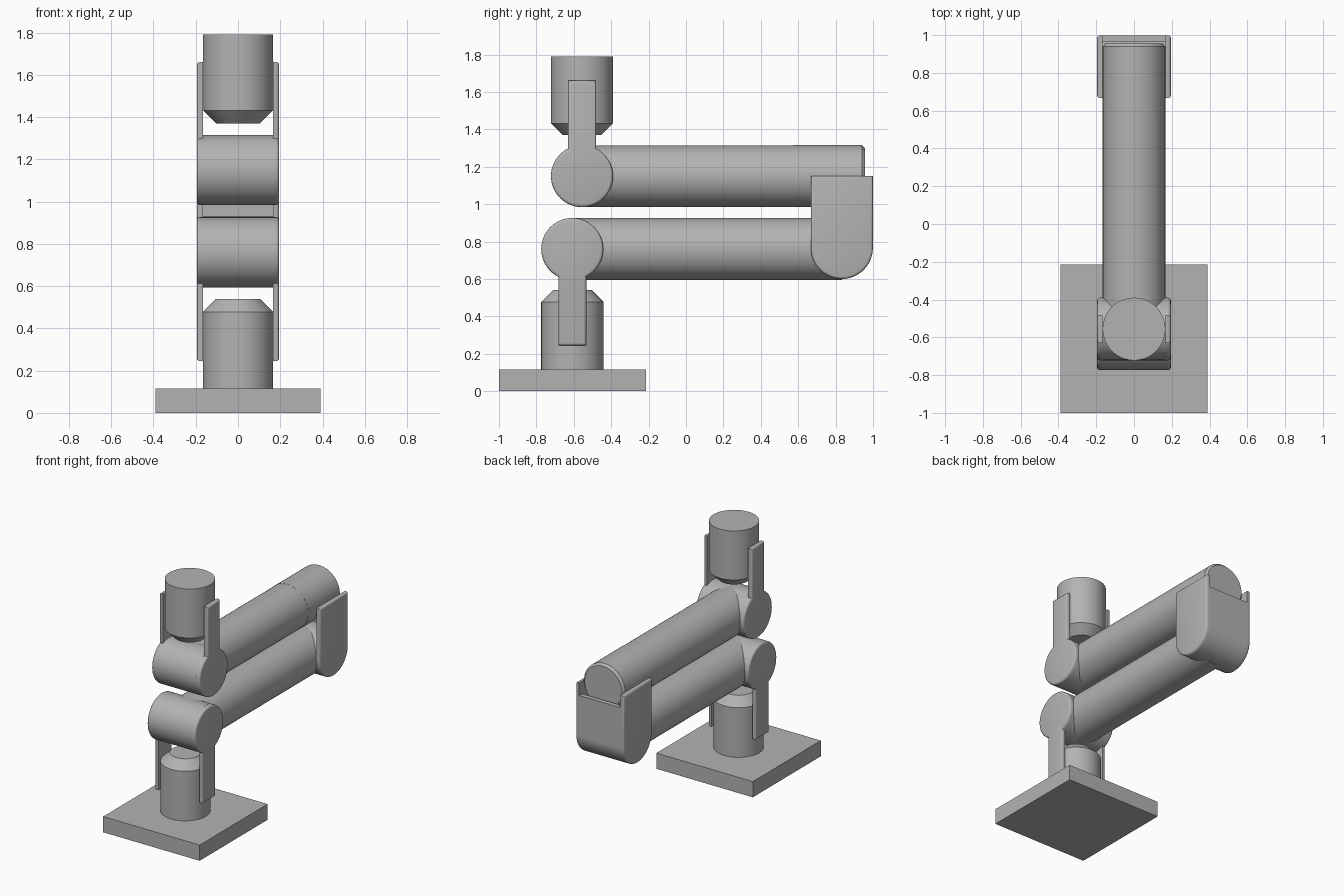
import bpy, bmesh, math
from mathutils import Matrix, Vector

if "Cube" in bpy.data.objects:
    bpy.data.objects.remove(bpy.data.objects["Cube"], do_unlink=True)

grey = bpy.data.materials.new("machine_grey")
grey.use_nodes = True
COLOUR = (0.45, 0.45, 0.45, 1)
grey.diffuse_color = COLOUR
grey.node_tree.nodes["Principled BSDF"].inputs["Base Color"].default_value = COLOUR

R = 0.166           # tube and joint radius
OUT = 0.195         # half width over the side plates
LOW = (-0.608, 0.76)    # joint centres as (y, z)
HIGH = (-0.556, 1.15)
ELBOW = (0.833, 0.766)


def finish(name, bm):
    bmesh.ops.recalc_face_normals(bm, faces=bm.faces)
    mesh = bpy.data.meshes.new(name)
    bm.to_mesh(mesh)
    bm.free()
    mesh.materials.append(grey)
    ob = bpy.data.objects.new(name, mesh)
    bpy.context.collection.objects.link(ob)
    bpy.ops.object.select_all(action="DESELECT")
    ob.select_set(True)
    bpy.context.view_layer.objects.active = ob
    bpy.ops.object.shade_smooth_by_angle(angle=math.radians(32))
    return ob


def turned(name, profile, matrix):
    """Revolve (radius, height) points about local z, then place the part."""
    bm = bmesh.new()
    verts = [bm.verts.new((r, 0, h)) for r, h in profile]
    edges = [bm.edges.new(pair) for pair in zip(verts, verts[1:])]
    bmesh.ops.spin(bm, geom=verts + edges, axis=(0, 0, 1), cent=(0, 0, 0),
                   angle=math.tau, steps=64)
    bmesh.ops.remove_doubles(bm, verts=bm.verts, dist=1e-5)
    bm.transform(matrix)
    return finish(name, bm)


def extruded(name, outline, x0, x1, bevel=0):
    """Extrude a (y, z) outline from x0 to x1, rounding the rim at x1."""
    bm = bmesh.new()
    face = bm.faces.new([bm.verts.new((x0, y, z)) for y, z in outline])
    new = bmesh.ops.extrude_face_region(bm, geom=[face])["geom"]
    bmesh.ops.translate(bm, verts=[g for g in new if isinstance(g, bmesh.types.BMVert)],
                        vec=(x1 - x0, 0, 0))
    if bevel:
        rim = [e for e in bm.edges if all(abs(v.co.x - x1) < 1e-5 for v in e.verts)]
        bmesh.ops.bevel(bm, geom=rim, offset=bevel, segments=3, profile=0.5,
                        affect="EDGES")
    return finish(name, bm)


def arc(centre, radius, start, end, steps):
    return [(centre[0] + radius * math.cos(a), centre[1] + radius * math.sin(a))
            for a in (start + (end - start) * i / steps for i in range(steps + 1))]


def at(y, z, axis="Z"):
    turn = {"Z": Matrix(), "X": Matrix.Rotation(math.pi / 2, 4, "Y"),
            "Y": Matrix.Rotation(-math.pi / 2, 4, "X")}[axis]
    return Matrix.Translation((0, y, z)) @ turn


def rod(name, matrix, start, end, radius=R):
    return turned(name, [(0, start), (radius, start), (radius, end), (0, end)], matrix)


def fork(name, centre, tip, direction):
    """Two keyhole side plates: a round joint cap with a straight strap."""
    half = 0.075
    gap = math.asin(half / R)
    middle = direction * math.pi / 2
    ring = arc(centre, R, middle + gap, middle + math.tau - gap, 48)
    y = centre[0]
    strap = [(y + direction * half, tip), (y - direction * half, tip)]
    for side, sign in (("left", 1), ("right", -1)):
        extruded(f"{name}_{side}", ring + strap, sign * R, sign * OUT, 0.014)
    rod(f"{name}_drum", at(*centre, "X"), -R, R)


# Base plate and turning column
extruded("base_plate", [(-1, 0), (-0.215, 0), (-0.215, 0.115), (-1, 0.115)],
         -0.39, 0.39)
turned("base_column", [(0, 0.11), (R, 0.11), (R, 0.478), (0.104, 0.54), (0, 0.54)],
       at(LOW[0], 0))

# Shoulder and wrist joints with their straps
fork("shoulder_fork", LOW, 0.245, -1)
fork("wrist_fork", HIGH, 1.66, 1)

# Lower and upper arm tubes
rod("lower_arm", at(0, LOW[1], "Y"), LOW[0], ELBOW[0])
rod("upper_arm", at(0, HIGH[1], "Y"), HIGH[0], 0.573, R - 0.001)
turned("upper_arm_sleeve",
       [(0, 0.573), (R, 0.573), (R, 0.94), (R - 0.015, 0.956), (0, 0.956)],
       at(0, HIGH[1], "Y"))

# Elbow bracket: side plates, lower drum and rear wall
cup = arc(ELBOW, R, math.pi, math.tau, 32)
plate = cup + [(ELBOW[0] + R, 1.15), (ELBOW[0] - R, 1.15)]
for side, sign in (("left", 1), ("right", -1)):
    extruded(f"elbow_plate_{side}", plate, sign * R, sign * OUT, 0.014)
rod("elbow_drum", at(*ELBOW, "X"), -R, R)
back = ELBOW[0] + R
extruded("elbow_rear_wall",
         [(back - 0.033, ELBOW[1]), (back, ELBOW[1]), (back, 1.06), (back - 0.033, 1.06)],
         -R, R)

# Tool head above the wrist
turned("tool_head", [(0, 1.37), (0.104, 1.37), (R, 1.432), (R, 1.79), (0, 1.79)],
       at(HIGH[0], 0))
